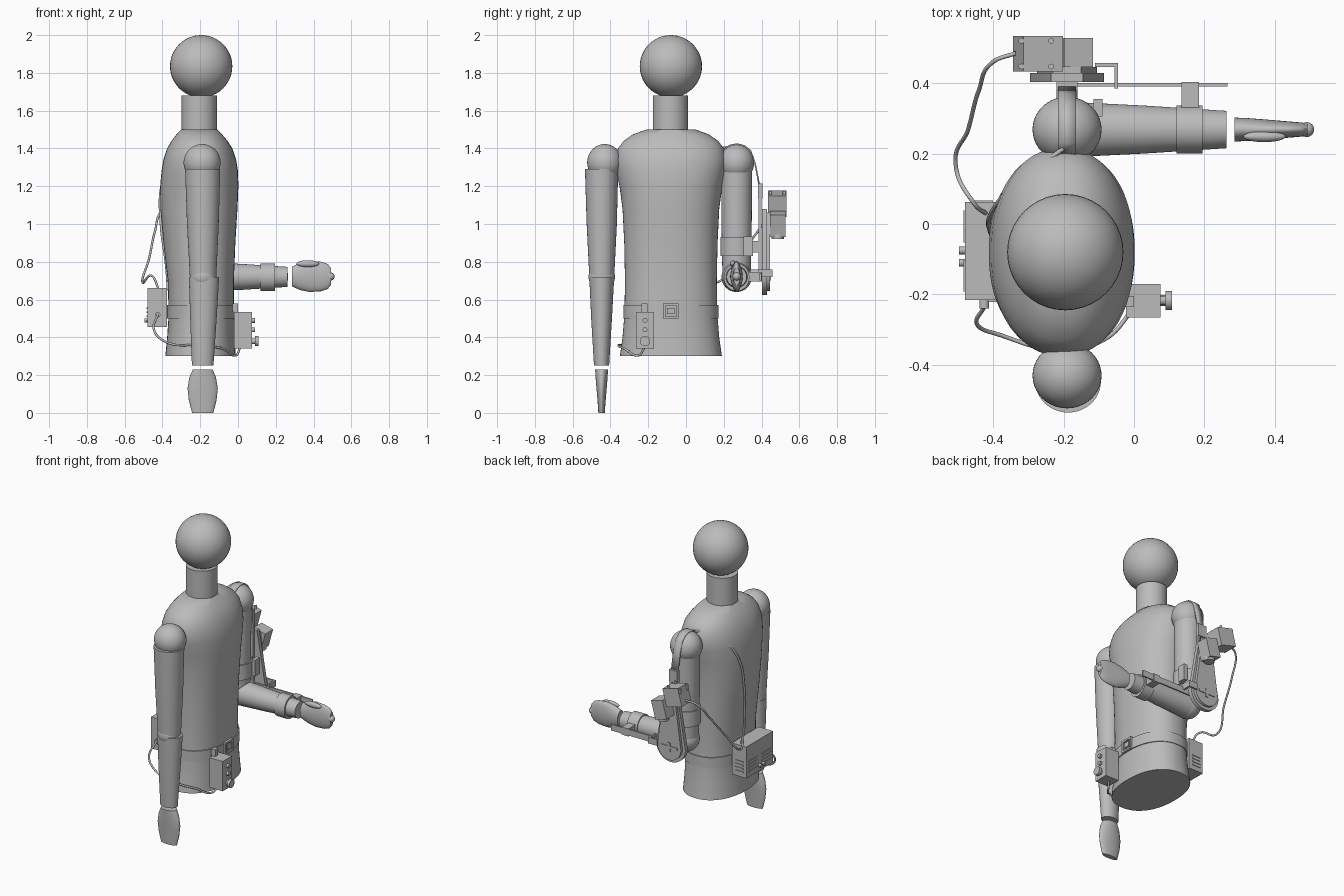
import bpy, bmesh, math
from mathutils import Vector, Matrix

cube = bpy.data.objects.get("Cube")
if cube:
    bpy.data.objects.remove(cube, do_unlink=True)

grey = bpy.data.materials.new("plain grey")
grey.use_nodes = True
grey.diffuse_color = (0.5, 0.5, 0.5, 1)
grey.node_tree.nodes["Principled BSDF"].inputs["Base Color"].default_value = (0.5, 0.5, 0.5, 1)


def finish(name, bm, smooth=True):
    bmesh.ops.recalc_face_normals(bm, faces=bm.faces)
    mesh = bpy.data.meshes.new(name)
    bm.to_mesh(mesh)
    bm.free()
    mesh.materials.append(grey)
    obj = bpy.data.objects.new(name, mesh)
    bpy.context.collection.objects.link(obj)
    if smooth:
        bpy.ops.object.select_all(action="DESELECT")
        obj.select_set(True)
        bpy.context.view_layer.objects.active = obj
        bpy.ops.object.shade_smooth_by_angle(angle=math.radians(40))
    return obj


def loft(name, axis, rings, power=2.0, sides=48):
    """Rings are (centre, radius_a, radius_b); axis x uses y,z radii and axis z uses x,y radii."""
    u, v = (Vector((0, 1, 0)), Vector((0, 0, 1))) if axis == "x" else (Vector((1, 0, 0)), Vector((0, 1, 0)))
    bm = bmesh.new()
    loops = []
    for centre, a, b in rings:
        loop = []
        for i in range(sides):
            t = math.tau * i / sides
            c, s = math.cos(t), math.sin(t)
            c = math.copysign(abs(c) ** (2 / power), c)
            s = math.copysign(abs(s) ** (2 / power), s)
            loop.append(bm.verts.new(Vector(centre) + u * a * c + v * b * s))
        loops.append(loop)
    for low, high in zip(loops, loops[1:]):
        for i in range(sides):
            j = (i + 1) % sides
            bm.faces.new((low[i], low[j], high[j], high[i]))
    bm.faces.new(loops[0])
    bm.faces.new(loops[-1])
    return finish(name, bm)


def ball(name, centre, r, scale=(1, 1, 1)):
    bm = bmesh.new()
    bmesh.ops.create_uvsphere(bm, u_segments=40, v_segments=24, radius=r)
    bmesh.ops.scale(bm, vec=scale, verts=bm.verts)
    bmesh.ops.translate(bm, vec=centre, verts=bm.verts)
    return finish(name, bm)


def box(name, low, high, tilt=0):
    low, high = Vector(low), Vector(high)
    bm = bmesh.new()
    bmesh.ops.create_cube(bm, size=1)
    bmesh.ops.scale(bm, vec=high - low, verts=bm.verts)
    bmesh.ops.rotate(bm, matrix=Matrix.Rotation(math.radians(tilt), 3, "Y"), verts=bm.verts)
    bmesh.ops.translate(bm, vec=(low + high) / 2, verts=bm.verts)
    return finish(name, bm, False)


def rod(name, start, end, r, sides=24):
    start, end = Vector(start), Vector(end)
    d = end - start
    bm = bmesh.new()
    bmesh.ops.create_cone(bm, cap_ends=True, segments=sides, radius1=r, radius2=r, depth=d.length)
    m = Matrix.Translation((start + end) / 2) @ d.to_track_quat("Z", "Y").to_matrix().to_4x4()
    bmesh.ops.transform(bm, matrix=m, verts=bm.verts)
    return finish(name, bm)


def cable(name, points, r):
    curve = bpy.data.curves.new(name, "CURVE")
    curve.dimensions = "3D"
    curve.bevel_depth = r
    curve.use_fill_caps = True
    spline = curve.splines.new("BEZIER")
    spline.bezier_points.add(len(points) - 1)
    for bp, p in zip(spline.bezier_points, points):
        bp.co = p
        bp.handle_left_type = bp.handle_right_type = "AUTO"
    curve.materials.append(grey)
    bpy.context.collection.objects.link(bpy.data.objects.new(name, curve))


# Head, neck and torso
ball("head", (-.195, -.08, 1.835), .165)
rod("neck", (-.205, -.083, 1.45), (-.205, -.083, 1.68), .093, 48)
torso = [(.3, -.385, -.012, .27), (.4, -.375, -.018, .256), (.52, -.367, -.022, .246),
         (.7, -.372, -.022, .243), (.9, -.395, -.014, .247), (1.08, -.411, -.003, .256),
         (1.2, -.412, .002, .272), (1.28, -.405, 0, .29), (1.34, -.395, -.01, .295),
         (1.4, -.375, -.03, .28), (1.44, -.352, -.055, .25), (1.475, -.325, -.085, .2),
         (1.5, -.3, -.11, .13)]
loft("torso", "z", [(((a + b) / 2, -.08, z), (b - a) / 2, r) for z, a, b, r in torso], 2.25, 64)
loft("belt", "z", [((-.195, -.08, z), .18, .252) for z in (.5, .57)], 2.25, 64)

# Belt buckle frame
for n, (y, z, hy, hz) in enumerate([(-.08, .505, .04, .006), (-.08, .573, .04, .006),
                                    (-.115, .54, .006, .04), (-.045, .54, .006, .04), (-.08, .54, .02, .016)]):
    box(f"buckle_part_{n}", (-.03, y - hy, z - hz), (-.006, y + hy, z + hz))

# Hanging right arm
ball("right_shoulder", (-.19, -.43, 1.325), .098, (1, .95, 1))
loft("right_upper_arm", "z", [((-.187, -.447, 1.29), .093, .088), ((-.186, -.446, 1), .084, .08),
                              ((-.185, -.446, .72), .07, .066)])
ball("right_elbow", (-.185, -.446, .72), .07)
loft("right_forearm", "z", [((-.18, -.446, .72), .08, .066), ((-.183, -.447, .5), .07, .055),
                            ((-.187, -.447, .25), .057, .04)])
loft("right_hand", "z", [((-.187, -.447, z), a, b) for z, a, b in
                         [(.23, .052, .034), (.19, .07, .032), (.13, .08, .027), (.07, .074, .022),
                          (.03, .064, .019), (0, .056, .017)]])

# Bent left arm
ball("left_shoulder", (-.19, .268, 1.325), .098, (1, .95, 1))
loft("left_upper_arm", "z", [((-.19, .268, z), r, r) for z, r in [(1.3, .082), (1, .08), (.72, .075)]])
ball("left_elbow", (-.19, .268, .72), .08)
loft("left_forearm", "x", [((x, .268, .72), r, r) for x, r in [(-.19, .079), (.03, .068), (.262, .053)]])
loft("left_hand", "x", [((x, .268, .722), a, b) for x, a, b in
                        [(.285, .034, .052), (.33, .032, .072), (.38, .028, .082), (.44, .023, .078),
                         (.475, .02, .066), (.492, .017, .045)]])
ball("left_fingertips", (.49, .268, .722), .021)
ball("left_thumb", (.37, .248, .79), .06, (1, .26, .3))

# Front control box with knobs and a switch
box("control_box", (-.022, -.265, .34), (.075, -.17, .535))
box("control_box_clip", (-.03, -.235, .535), (.0, -.205, .58))
rod("dial_stem", (.075, -.217, .38), (.095, -.217, .38), .015)
rod("dial", (.09, -.217, .38), (.108, -.217, .38), .027)
for z in (.44, .49):
    rod("control_button", (.075, -.217, z), (.09, -.217, z), .013)

# Rear power pack with vents and side fittings
box("power_pack", (-.48, -.215, .455), (-.375, .062, .66))
for i in range(4):
    for side in (-1, 1):
        y = -.077 + side * .07
        box("rear_vent", (-.484, y - .045, .485 + i * .022), (-.478, y + .045, .493 + i * .022))
    box("side_vent", (-.46, .06, .485 + i * .022), (-.4, .066, .493 + i * .022))
for y in (-.075, -.11):
    rod("pack_button", (-.48, y, .49), (-.496, y, .49), .011)
rod("pack_plug", (-.425, -.21, .52), (-.425, -.24, .52), .014)
box("pack_side_switch", (-.415, -.222, .53), (-.39, -.213, .56))

# Cables
cable("control_cable", [(-.425, -.235, .52), (-.445, -.285, .44), (-.38, -.315, .375), (-.2, -.358, .357),
                        (-.08, -.325, .34), (-.01, -.25, .305), (.01, -.22, .345)], .006)
cable("motor_cable", [(-.335, .485, 1.09), (-.4, .46, 1.07), (-.44, .38, .96), (-.47, .27, .82),
                      (-.505, .16, .69), (-.455, .06, .725), (-.42, .03, .655)], .006)
cable("back_cable", [(-.2, .215, 1.405), (-.29, .145, 1.39), (-.36, .09, 1.32), (-.405, .03, 1.2),
                     (-.408, -.02, 1), (-.38, -.06, .78), (-.37, -.07, .65)], .007)

# Flat strap over the left shoulder
bm = bmesh.new()
pairs = [[bm.verts.new((x, y, z)) for x in (-.215, -.165)] for y, z in
         [(.195, 1.395), (.23, 1.42), (.27, 1.427), (.31, 1.418), (.345, 1.39), (.37, 1.32), (.393, 1.2)]]
for (a, b), (c, d) in zip(pairs, pairs[1:]):
    bm.faces.new((a, b, d, c))
strap = finish("shoulder_strap", bm)
strap.modifiers.new("thickness", "SOLIDIFY").thickness = .008

# Hanger and tapered elbow plate
box("strap_clamp", (-.22, .38, 1.135), (-.16, .405, 1.215))
for x in (-.215, -.175):
    box("hanger_bar", (x, .385, .75), (x + .015, .4, 1.14))


def teardrop(name, low_y, high_y, r, top_z, top_half):
    outline = [(-.19 + r * math.cos(t), .73 + r * math.sin(t))
               for t in [math.pi * (i / 28 - 1) for i in range(29)]]
    outline += [(-.19 + top_half, top_z), (-.19 - top_half, top_z)]
    bm = bmesh.new()
    face = bm.faces.new([bm.verts.new((x, low_y, z)) for x, z in outline])
    out = bmesh.ops.extrude_face_region(bm, geom=[face])["geom"]
    bmesh.ops.translate(bm, vec=(0, high_y - low_y, 0),
                        verts=[g for g in out if isinstance(g, bmesh.types.BMVert)])
    finish(name, bm)


teardrop("elbow_plate", .403, .428, .105, 1.08, .045)
teardrop("elbow_cover", .428, .446, .085, 1.06, .04)
rod("elbow_hub", (-.19, .34, .73), (-.19, .405, .73), .03)
box("hub_slot", (-.25, .446, .722), (-.13, .451, .738))
box("hub_slot_cross", (-.2, .446, .7), (-.18, .451, .76))

# Motor and gearbox
box("gearbox", (-.215, .446, .94), (-.13, .528, 1.06), 15)
rod("gearbox_collar", (-.175, .485, .92), (-.175, .485, .95), .033)
box("motor", (-.33, .433, 1.05), (-.215, .533, 1.165), 15)
for x in (-.32, -.235):
    for y in (.447, .52):
        rod("motor_bolt", (x, y, 1.14), (x, y, 1.174), .008, 12)

# Stop bracket, forearm bar and cuffs
box("stop_arm", (-.11, .446, .72), (-.045, .457, .76))
box("stop_foot", (-.056, .385, .72), (-.045, .457, .76))
box("forearm_bar", (-.19, .39, .7), (.265, .4, .74))
loft("forearm_cuff", "x", [((x, .268, .718), .068, .073) for x in (.12, .195)])
box("cuff_bracket", (.135, .32, .695), (.185, .403, .745))
box("cuff_clasp", (.14, .205, .695), (.18, .225, .745))
loft("upper_arm_cuff", "z", [((-.19, .268, z), .088, .086) for z in (.83, .93)])
box("upper_cuff_bracket", (-.215, .34, .85), (-.165, .39, .91))
box("upper_cuff_clasp", (-.115, .305, .83), (-.09, .355, .935))
